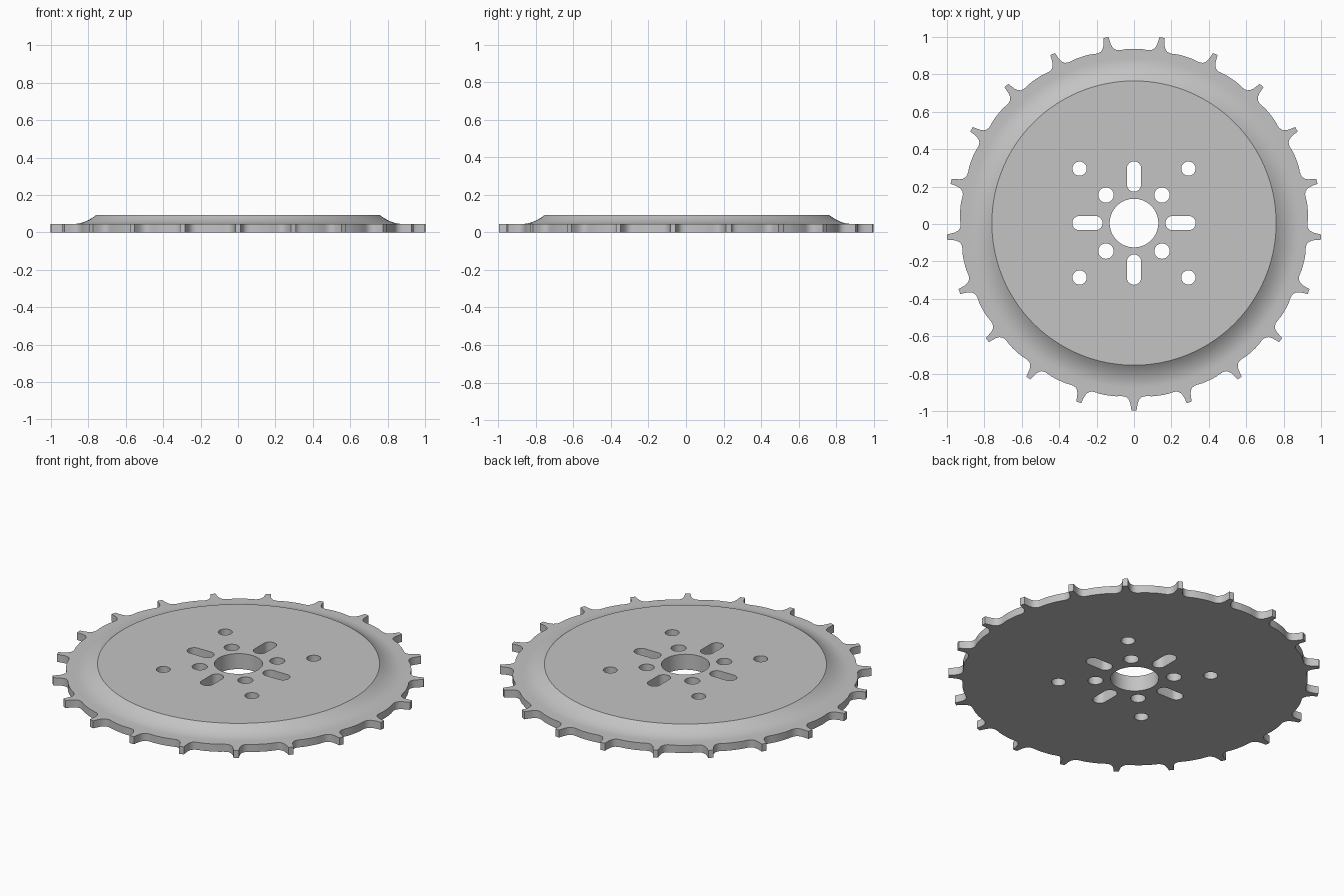
import bpy, bmesh, math
from mathutils import Matrix, Vector

cube = bpy.data.objects.get("Cube")
if cube:
    bpy.data.objects.remove(cube, do_unlink=True)

TEETH = 21
CENTRE_Y = 0.005
PLATE = 0.045

steel = bpy.data.materials.new("grey_steel")
steel.use_nodes = True
colour = (0.55, 0.55, 0.55, 1)
steel.diffuse_color = colour
steel.node_tree.nodes["Principled BSDF"].inputs["Base Color"].default_value = colour


def make_object(name, bm):
    bmesh.ops.recalc_face_normals(bm, faces=bm.faces)
    mesh = bpy.data.meshes.new(name)
    bm.to_mesh(mesh)
    bm.free()
    mesh.materials.append(steel)
    obj = bpy.data.objects.new(name, mesh)
    bpy.context.collection.objects.link(obj)
    return obj


# Half of one tooth: sideways distance and radius, from tip to valley floor
half = [(0.014, 1.003), (0.017, 0.98), (0.021, 0.96), (0.028, 0.944),
        (0.039, 0.933), (0.053, 0.928), (0.07, 0.928), (0.095, 0.931),
        (0.12, 0.932)]
tooth = [(-x, r) for x, r in reversed(half)] + half
outline = []
for k in range(TEETH):
    turn = -math.pi / 2 + k * math.tau / TEETH
    outline += [(turn + x / r, r) for x, r in tooth]


# Sprocket body: toothed plate, concave shoulder and raised flat face
bm = bmesh.new()


def ring(z, radius=None):
    return [bm.verts.new(((radius or r) * math.cos(a),
                          (radius or r) * math.sin(a), z)) for a, r in outline]


rings = [ring(0), ring(PLATE)]
RISE, TOP_R, FOOT_R, STEPS = 0.047, 0.76, 0.885, 10
for i in range(STEPS + 1):
    t = i / STEPS
    rings.append(ring(PLATE + RISE * t ** 2.1, FOOT_R + (TOP_R - FOOT_R) * t))
for low, high in zip(rings, rings[1:]):
    for i in range(len(low)):
        j = (i + 1) % len(low)
        bm.faces.new((low[i], low[j], high[j], high[i]))
bm.faces.new(rings[0])
bm.faces.new(rings[-1])
sprocket = make_object("sprocket", bm)

# Cutters for the bore, bolt holes and slots
bm = bmesh.new()


def cut_hole(x, y, radius, stretch=Vector((0, 0))):
    n = 48
    pts = []
    for i in range(n):
        a = (i + 0.5) * math.tau / n
        d = Vector((math.cos(a), math.sin(a)))
        side = 1 if d.dot(stretch) > 0 else -1
        p = Vector((x, y)) + d * radius + stretch * side
        pts.append(bm.verts.new((p.x, p.y, -0.1)))
    face = bm.faces.new(pts)
    wall = bmesh.ops.extrude_face_region(bm, geom=[face])["geom"]
    bmesh.ops.translate(bm, vec=(0, 0, 0.3),
                        verts=[v for v in wall if isinstance(v, bmesh.types.BMVert)])


cut_hole(0, 0, 0.13)
for sx in (-1, 1):
    cut_hole(sx * 0.249, 0, 0.038, Vector((0.043, 0)))
    cut_hole(0, sx * 0.249, 0.038, Vector((0, 0.043)))
    for sy in (-1, 1):
        cut_hole(sx * 0.15, sy * 0.15, 0.041)
        cut_hole(sx * 0.291, sy * 0.291, 0.038)
cutter = make_object("hole_cutter", bm)
cutter.hide_render = True

# Cut the holes and shade
cut = sprocket.modifiers.new("holes", "BOOLEAN")
cut.operation = "DIFFERENCE"
cut.solver = "EXACT"
cut.object = cutter
bpy.ops.object.select_all(action="DESELECT")
sprocket.select_set(True)
bpy.context.view_layer.objects.active = sprocket
bpy.ops.object.modifier_apply(modifier=cut.name)
bpy.data.objects.remove(cutter, do_unlink=True)
sprocket.data.transform(Matrix.Translation((0, CENTRE_Y, 0)))
bpy.ops.object.shade_smooth_by_angle(angle=math.radians(30))
